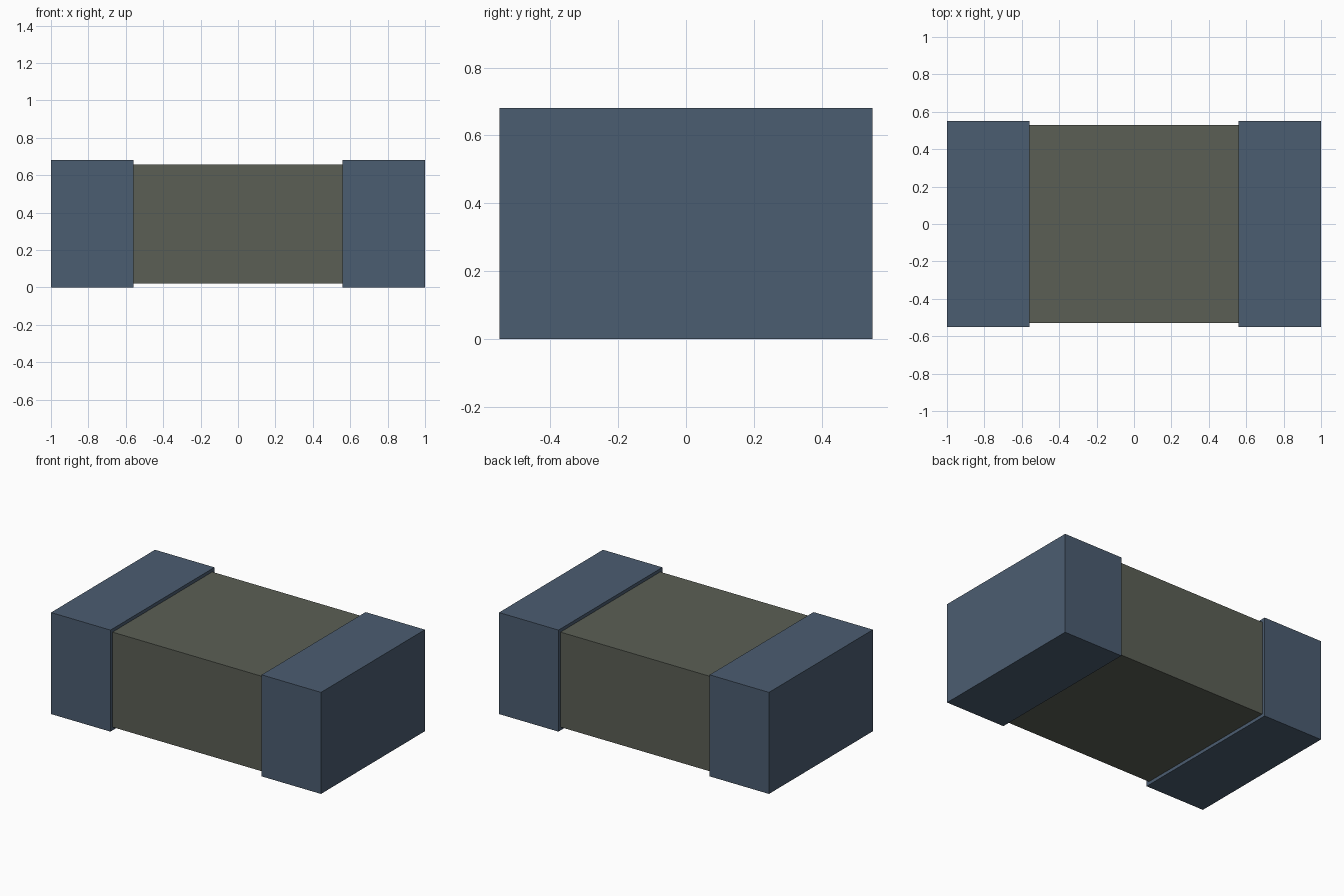
import bpy

default = bpy.data.objects.get("Cube")
if default:
    bpy.data.objects.remove(default, do_unlink=True)


def make_material(name, colour):
    mat = bpy.data.materials.new(name)
    mat.use_nodes = True
    mat.diffuse_color = colour
    mat.node_tree.nodes["Principled BSDF"].inputs["Base Color"].default_value = colour
    return mat


def box(name, centre, size, mat):
    bpy.ops.mesh.primitive_cube_add(size=1, location=centre)
    obj = bpy.context.object
    obj.name = name
    obj.scale = size
    bpy.ops.object.transform_apply(location=False, rotation=False, scale=True)
    obj.data.materials.append(mat)
    return obj


slate_blue = make_material("slate blue", (0.071, 0.109, 0.165, 1))
olive_grey = make_material("olive grey", (0.104, 0.114, 0.091, 1))

# Central block, slightly slimmer than the end caps
box("body", (0, 0, 0.34), (1.12, 1.056, 0.636), olive_grey)

# Matching end caps
for side, name in ((1, "left_cap"), (-1, "right_cap")):
    box(name, (side * 0.78, 0, 0.34), (0.44, 1.1, 0.68), slate_blue)
